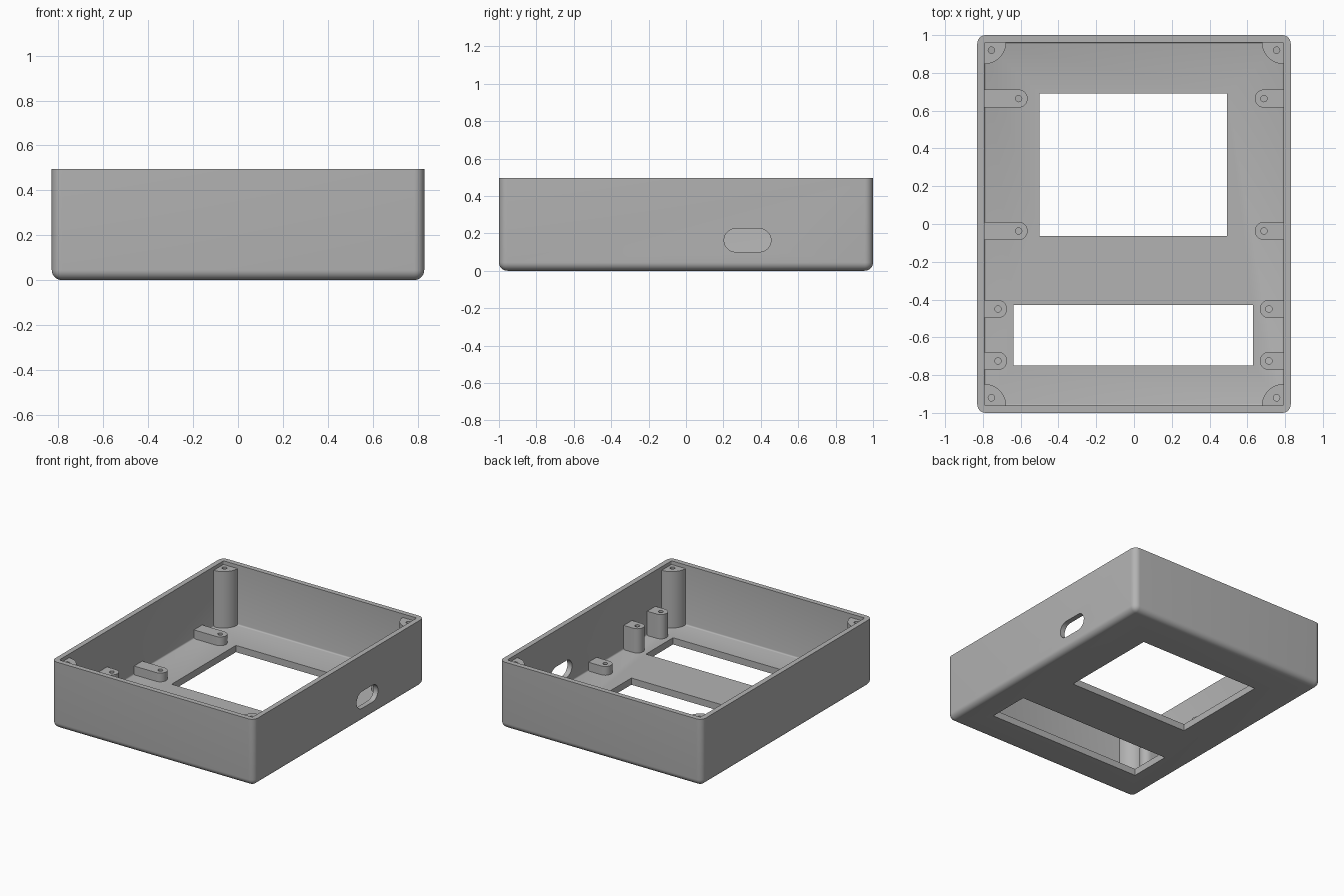
import bpy, bmesh
from math import pi, cos, sin

HX, HY, TOP = 0.83, 1.0, 0.495      # outer half sizes and height
WALL, FLOOR = 0.038, 0.05
IX, IY = HX - WALL, HY - WALL       # inner half sizes
HOLE = 0.017

cube = bpy.data.objects.get("Cube")
if cube:
    bpy.data.objects.remove(cube, do_unlink=True)

grey = bpy.data.materials.new("plain_grey")
grey.use_nodes = True
colour = (0.45, 0.45, 0.45, 1)
grey.diffuse_color = colour
grey.node_tree.nodes["Principled BSDF"].inputs["Base Color"].default_value = colour


def finish(name, bm):
    bmesh.ops.recalc_face_normals(bm, faces=bm.faces)
    mesh = bpy.data.meshes.new(name)
    bm.to_mesh(mesh)
    bm.free()
    mesh.materials.append(grey)
    obj = bpy.data.objects.new(name, mesh)
    bpy.context.collection.objects.link(obj)
    return obj


def prism(name, points, z0, z1):
    """Extrude an xy outline from z0 to z1."""
    bm = bmesh.new()
    face = bm.faces.new([bm.verts.new((x, y, z0)) for x, y in points])
    new = bmesh.ops.extrude_face_region(bm, geom=[face])["geom"]
    bmesh.ops.translate(bm, vec=(0, 0, z1 - z0),
                        verts=[v for v in new if isinstance(v, bmesh.types.BMVert)])
    return finish(name, bm)


def tub(name, hx, hy, z0, z1, radius, segments):
    """Box with every edge rounded except the top rim."""
    bm = bmesh.new()
    bmesh.ops.create_cube(bm, size=1)
    for v in bm.verts:
        v.co.x *= 2 * hx
        v.co.y *= 2 * hy
        v.co.z = z1 if v.co.z > 0 else z0
    edges = [e for e in bm.edges if min(v.co.z for v in e.verts) < z1]
    bmesh.ops.bevel(bm, geom=edges, offset=radius, offset_type='OFFSET',
                    segments=segments, profile=0.5, affect='EDGES')
    return finish(name, bm)


def arc(cx, cy, r, start, end, steps):
    angles = [start + (end - start) * i / steps for i in range(steps + 1)]
    return [(cx + r * cos(a), cy + r * sin(a)) for a in angles]


def rectangle(x0, x1, y0, y1):
    return [(x0, y0), (x1, y0), (x1, y1), (x0, y1)]


def cut(obj, cutter):
    mod = obj.modifiers.new("cut", 'BOOLEAN')
    mod.operation = 'DIFFERENCE'
    mod.solver = 'EXACT'
    mod.object = cutter
    bpy.context.view_layer.objects.active = obj
    bpy.ops.object.modifier_apply(modifier=mod.name)
    bpy.data.objects.remove(cutter, do_unlink=True)


def smooth(obj):
    bpy.ops.object.select_all(action='DESELECT')
    obj.select_set(True)
    bpy.context.view_layer.objects.active = obj
    bpy.ops.object.shade_smooth_by_angle(angle=pi / 6)


def drill(obj, x, y):
    circle = arc(x, y, HOLE, 0, 2 * pi, 20)[:-1]
    cut(obj, prism("drill", circle, FLOOR - 0.05, TOP + 0.1))


# Open case: rounded tub hollowed out
case = tub("case", HX, HY, 0, TOP, 0.045, 8)
cut(case, tub("cavity", IX, IY, FLOOR, TOP + 0.3, 0.01, 3))

# Two rectangular windows in the floor
for window in (rectangle(-0.5, 0.492, -0.063, 0.69),
               rectangle(-0.637, 0.63, -0.748, -0.43)):
    cut(case, prism("window", window, -0.1, FLOOR + 0.1))

# Rounded cable slot through one side wall
slot_z, slot_r = 0.163, 0.0625
outline = (arc(0.392, slot_z, slot_r, -pi / 2, pi / 2, 14)
           + arc(0.266, slot_z, slot_r, pi / 2, 3 * pi / 2, 14))
slot = prism("slot", outline, HX - 0.1, HX + 0.1)
for v in slot.data.vertices:
    v.co = (v.co.z, v.co.x, v.co.y)
cut(case, slot)
smooth(case)

# Quarter-round lid posts in the corners
for sx, side in ((1, "left"), (-1, "right")):
    for sy, end in ((1, "back"), (-1, "front")):
        r, e = 0.115, 0.012
        shape = arc(IX, IY, r, pi, 3 * pi / 2, 12)
        shape += [(IX + e, IY - r), (IX + e, IY + e), (IX - r, IY + e)]
        post = prism(f"lid_post_{end}_{side}", [(sx * x, sy * y) for x, y in shape],
                     FLOOR - 0.01, 0.468)
        drill(post, sx * 0.755, sy * 0.92)
        smooth(post)


def standoff(name, hole_x, y, height):
    """Round-ended mount running out from a side wall."""
    s = 1 if hole_x > 0 else -1
    r, e = 0.048, 0.012
    shape = arc(abs(hole_x), y, r, pi / 2, 3 * pi / 2, 14)
    shape += [(IX + e, y - r), (IX + e, y + r)]
    mount = prism(name, [(s * x, py) for x, py in shape], FLOOR - 0.01, height)
    drill(mount, hole_x, y)
    smooth(mount)


# Low mounts beside the large window, tall ones beside the small window
for label, left_x, right_x, rows, height in (
        ("low_mount", 0.688, -0.611, (0.664, -0.037), 0.115),
        ("tall_mount", 0.714, -0.72, (-0.45, -0.725), 0.23)):
    for y, end in zip(rows, ("back", "front")):
        standoff(f"{label}_{end}_left", left_x, y, height)
        standoff(f"{label}_{end}_right", right_x, y, height)
